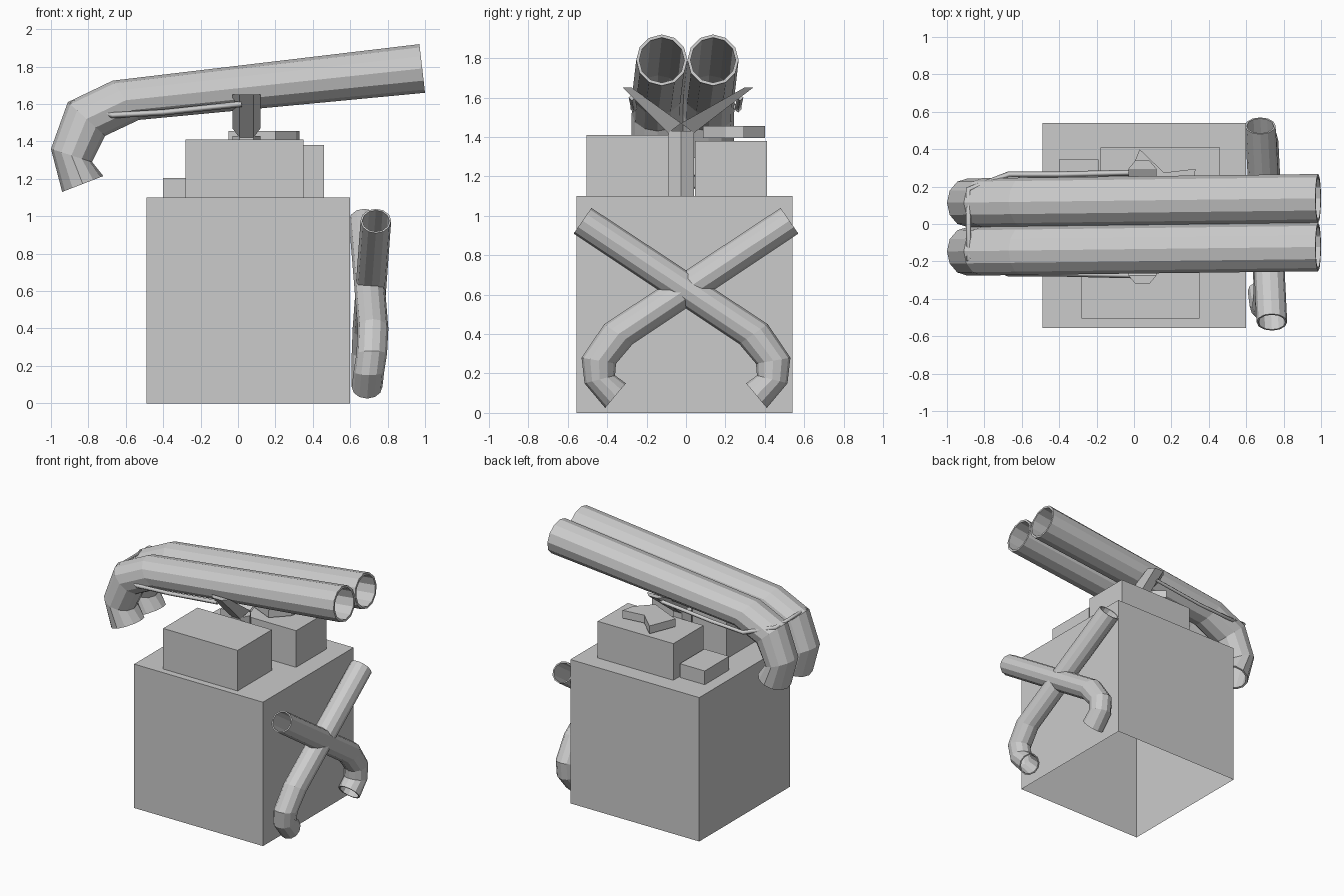
import bpy, bmesh, math
from mathutils import Vector

if "Cube" in bpy.data.objects:
    bpy.data.objects.remove(bpy.data.objects["Cube"])


def mesh_object(name, verts, faces):
    bm = bmesh.new()
    vs = [bm.verts.new(v) for v in verts]
    for f in faces:
        bm.faces.new([vs[i] for i in f])
    bmesh.ops.recalc_face_normals(bm, faces=bm.faces)
    me = bpy.data.meshes.new(name)
    bm.to_mesh(me)
    bm.free()
    ob = bpy.data.objects.new(name, me)
    bpy.context.collection.objects.link(ob)
    return ob


def prism(name, low, high, bottom=True):
    """Join two matching outlines with side walls and end faces."""
    n = len(low)
    faces = [(i, (i + 1) % n, n + (i + 1) % n, n + i) for i in range(n)]
    faces.append(tuple(range(n, 2 * n)))
    if bottom:
        faces.append(tuple(range(n)))
    return mesh_object(name, list(low) + list(high), faces)


def box(name, x0, x1, y0, y1, z0, z1, bottom=True):
    c = [(x0, y0), (x1, y0), (x1, y1), (x0, y1)]
    return prism(name, [(x, y, z0) for x, y in c], [(x, y, z1) for x, y in c], bottom)


def bent_tube(name, rings, radius, place, sides=12, wall=0.88):
    """Hollow tube; each ring is (outer bend point, inner bend point, sideways centre)."""
    verts, faces = [], []
    for scale in (1, wall):
        for o, i, lat in rings:
            o, i = Vector(o), Vector(i)
            mid, half = (o + i) / 2, (o - i) / 2
            for k in range(sides):
                t = 2 * math.pi * k / sides
                p = mid + half * math.cos(t) * scale
                verts.append(place(p.x, p.y, lat + radius * math.sin(t) * scale))
    n = len(rings)
    idx = lambda s, r, k: (s * n + r) * sides + k % sides
    for k in range(sides):
        for s in (0, 1):
            for r in range(n - 1):
                faces.append((idx(s, r, k), idx(s, r, k + 1), idx(s, r + 1, k + 1), idx(s, r + 1, k)))
        for r in (0, n - 1):
            faces.append((idx(0, r, k), idx(0, r, k + 1), idx(1, r, k + 1), idx(1, r, k)))
    return mesh_object(name, verts, faces)


# Body (open underneath) and blocks on top
box("body", -0.49, 0.60, -0.555, 0.54, 0, 1.10, bottom=False)
box("front_block", -0.28, 0.35, -0.505, -0.09, 1.10, 1.41)
box("back_block", -0.18, 0.46, 0.045, 0.41, 1.10, 1.38)
box("low_block", -0.40, -0.19, 0.05, 0.345, 1.10, 1.205)

# Small angular slab on the back block
slab = [(0.03, 0.40), (-0.05, 0.20), (0.20, 0.085), (0.31, 0.20), (0.33, 0.295), (0.16, 0.275)]
prism("angular_slab", [(x, y, 1.395) for x, y in slab], [(x, y, 1.455) for x, y in slab])

# Forked stand: hexagonal stem with two slanted half-hexagon arms
cx, cy, r = 0.045, -0.025, 0.075
hexagon = [(cx + r * math.cos(i * math.pi / 3), cy + r * math.sin(i * math.pi / 3)) for i in range(6)]
prism("stand_stem", [(x, y, 1.10) for x, y in hexagon], [(x, y, 1.43) for x, y in hexagon])
for name, side, tip, inner in (("front_arm", -1, -0.32, -0.275), ("back_arm", 1, 0.34, 0.295)):
    base = cy + side * 0.065
    low = [(cx - r, cy, 1.47), (cx - r / 2, base, 1.42), (cx + r / 2, base, 1.42), (cx + r, cy, 1.47)]
    high = [(cx - r, inner, 1.65), (cx - r / 2, tip, 1.65), (cx + r / 2, tip, 1.65), (cx + r, inner, 1.65)]
    prism(name, low, high)

# Pair of large tubes lying on the stand, slightly turned
big = [((0.97, 1.92), (1.0, 1.66)), ((-0.67, 1.725), (-0.53, 1.515)), ((-0.91, 1.61), (-0.71, 1.43)),
       ((-1.0, 1.36), (-0.78, 1.29)), ((-0.94, 1.13), (-0.72, 1.215))]
for name, y in (("front_large_tube", -0.138), ("back_large_tube", 0.122)):
    rings = [(o, i, y + 0.012 * (o[0] + 0.3)) for o, i in big]
    bent_tube(name, rings, 0.13, lambda a, b, lat: (a, lat, b))

# Crossed small tubes on the right face
small = [((-0.48, 1.04), (-0.57, 0.91)), ((0.415, 0.45), (0.27, 0.35)), ((0.53, 0.28), (0.355, 0.25)),
         ((0.515, 0.15), (0.36, 0.19)), ((0.41, 0.025), (0.305, 0.15))]
for name, sgn, lats in (("outer_small_tube", 1, (0.737, 0.695, 0.69, 0.69, 0.69)),
                        ("inner_small_tube", -1, (0.675, 0.722, 0.715, 0.70, 0.69))):
    rings = [(o, i, lat) for (o, i), lat in zip(small, lats)]
    bent_tube(name, rings, 0.082, lambda a, b, lat: (lat, sgn * a, b))

# Elastic band from the arms around the bent ends
half = [(0.02, 0.275, 1.60), (-0.40, 0.265, 1.555), (-0.67, 0.265, 1.54), (-0.885, 0.185, 1.605)]
path = half + [(x, -y, z) for x, y, z in reversed(half)]
curve = bpy.data.curves.new("band", "CURVE")
curve.dimensions = "3D"
curve.bevel_depth = 0.016
curve.bevel_resolution = 0
spline = curve.splines.new("POLY")
spline.points.add(len(path) - 1)
for p, co in zip(spline.points, path):
    p.co = (*co, 1)
curve.use_fill_caps = True
bpy.context.collection.objects.link(bpy.data.objects.new("band", curve))
